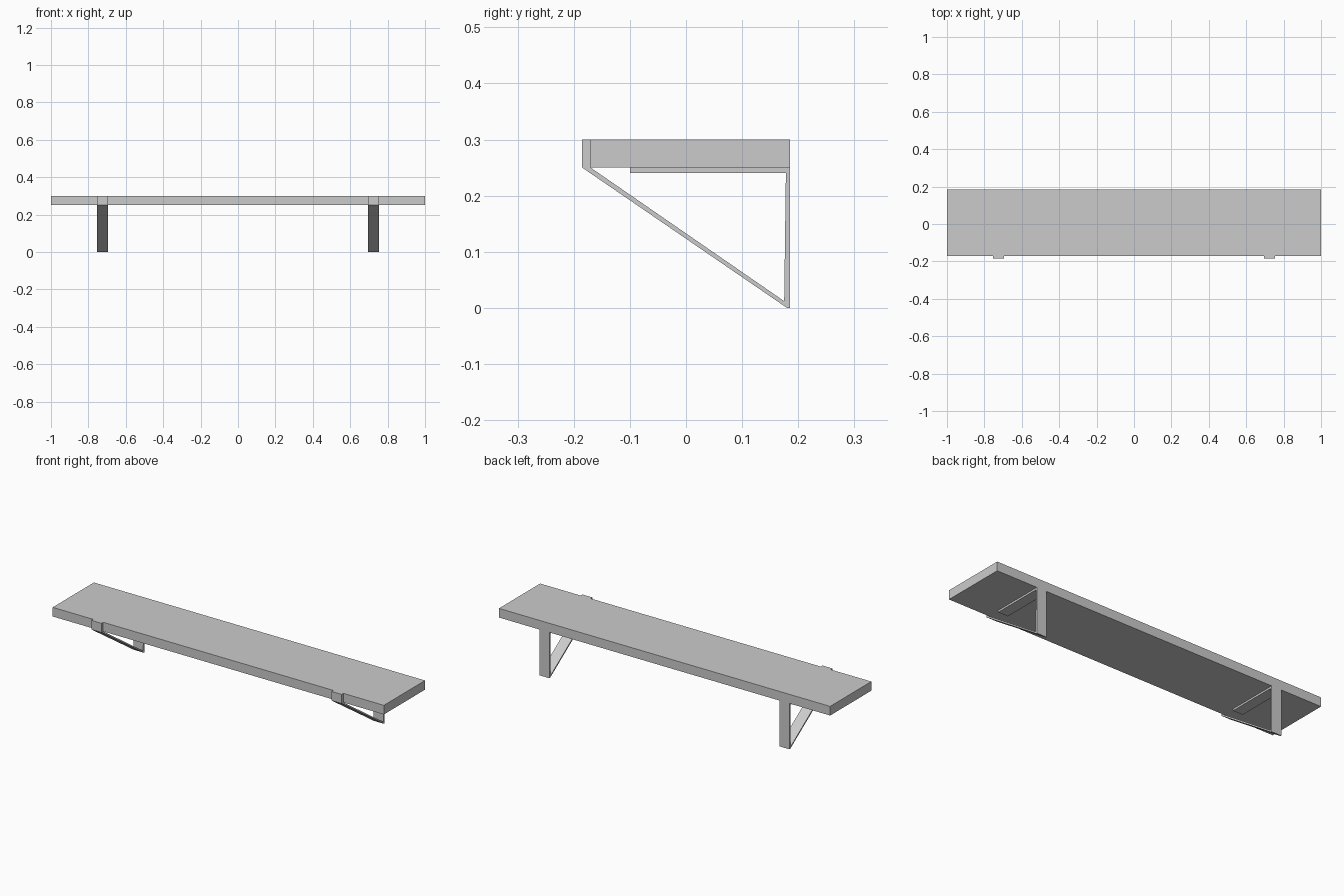
import bpy, bmesh

if "Cube" in bpy.data.objects:
    bpy.data.objects.remove(bpy.data.objects["Cube"])


def prism(name, profile, x0, x1):
    """Extrude a (y, z) profile along x."""
    bm = bmesh.new()
    face = bm.faces.new([bm.verts.new((x0, y, z)) for y, z in profile])
    ext = bmesh.ops.extrude_face_region(bm, geom=[face])
    moved = [v for v in ext["geom"] if isinstance(v, bmesh.types.BMVert)]
    bmesh.ops.translate(bm, verts=moved, vec=(x1 - x0, 0, 0))
    bmesh.ops.recalc_face_normals(bm, faces=bm.faces)
    mesh = bpy.data.meshes.new(name)
    bm.to_mesh(mesh)
    bm.free()
    obj = bpy.data.objects.new(name, mesh)
    bpy.context.collection.objects.link(obj)
    return obj


# Shelf board
prism("shelf_board", [(-0.17, 0.25), (0.185, 0.25), (0.185, 0.3), (-0.17, 0.3)], -1, 1)

# Bent strap bracket: front lip, diagonal brace, wall plate, short top tab
strap = [
    (-0.185, 0.3), (-0.185, 0.25), (0.18, 0.0), (0.185, 0.0), (0.185, 0.25),
    (-0.1, 0.25), (-0.1, 0.24), (0.178, 0.24), (0.175, 0.012),
    (-0.17, 0.25), (-0.17, 0.3),
]
for side, x in (("left", -0.725), ("right", 0.725)):
    prism(side + "_bracket", strap, x - 0.03, x + 0.03)
